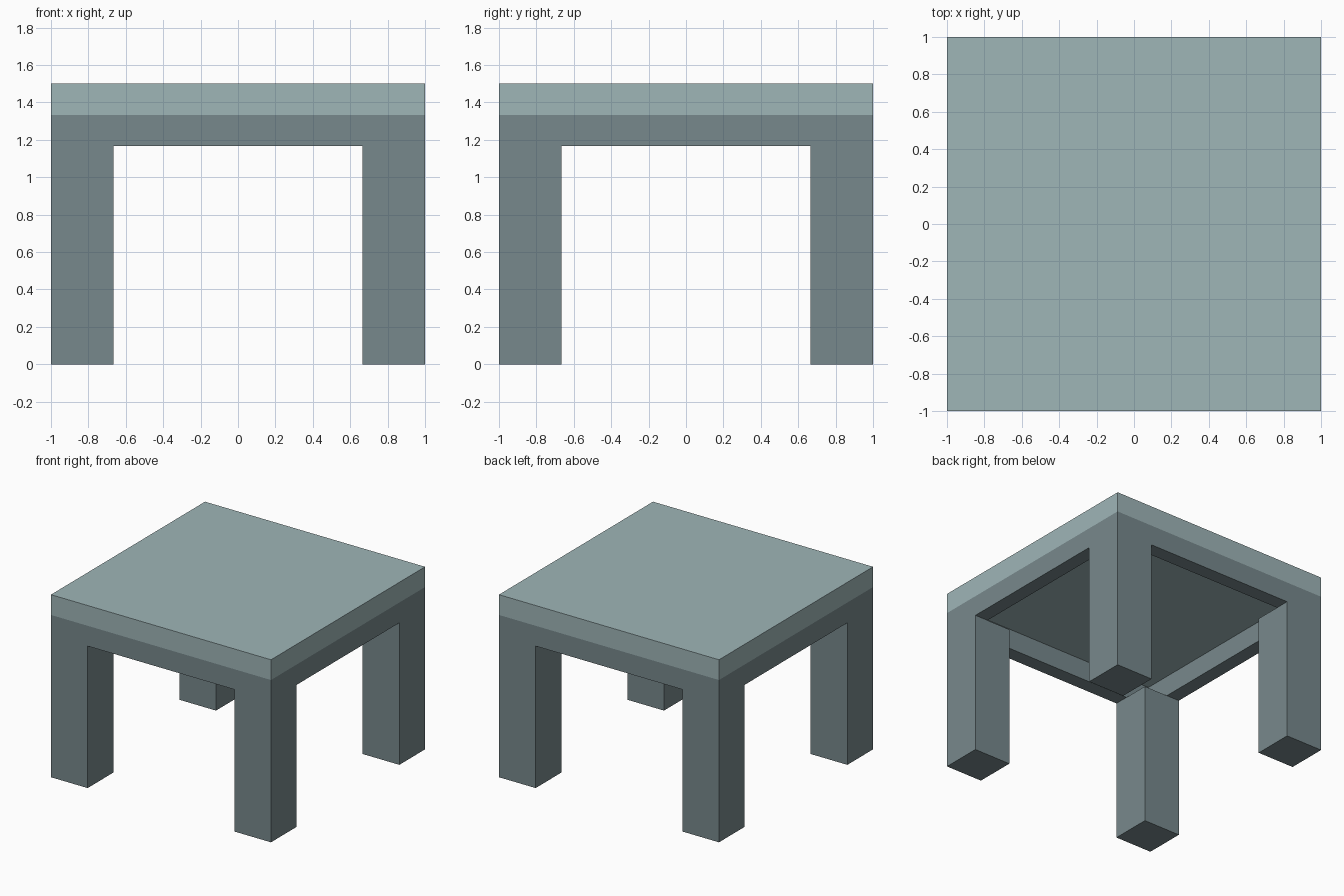
import bpy
import bmesh

cube = bpy.data.objects.get("Cube")
if cube:
    bpy.data.objects.remove(cube, do_unlink=True)

HALF = 1.0          # half width of the table
LEG = 1 / 3         # leg thickness
RAIL = LEG / 2      # rail thickness and height
LEG_TOP = 7 / 6
RAIL_TOP = 4 / 3
HEIGHT = 1.5


def make_material(name, color):
    mat = bpy.data.materials.new(name)
    mat.use_nodes = True
    mat.diffuse_color = color
    mat.node_tree.nodes["Principled BSDF"].inputs["Base Color"].default_value = color
    return mat


def make_object(name, bm, mat):
    bmesh.ops.recalc_face_normals(bm, faces=bm.faces)
    mesh = bpy.data.meshes.new(name)
    bm.to_mesh(mesh)
    bm.free()
    mesh.materials.append(mat)
    obj = bpy.data.objects.new(name, mesh)
    bpy.context.collection.objects.link(obj)
    return obj


def make_box(name, x, y, z0, z1, width, mat):
    bm = bmesh.new()
    bmesh.ops.create_cube(bm, size=1)
    bmesh.ops.scale(bm, vec=(width, width, z1 - z0), verts=bm.verts)
    bmesh.ops.translate(bm, vec=(x, y, (z0 + z1) / 2), verts=bm.verts)
    return make_object(name, bm, mat)


top_mat = make_material("pale grey teal", (0.345, 0.465, 0.475, 1))
base_mat = make_material("slate grey", (0.187, 0.250, 0.264, 1))

# Tabletop slab
make_box("tabletop", 0, 0, RAIL_TOP, HEIGHT, 2 * HALF, top_mat)

# Square rail frame, open in the middle
bm = bmesh.new()
bmesh.ops.create_grid(bm, x_segments=1, y_segments=1, size=HALF)
bmesh.ops.translate(bm, vec=(0, 0, LEG_TOP), verts=bm.verts)
bm.faces.ensure_lookup_table()
middle = bm.faces[0]
bmesh.ops.inset_region(bm, faces=[middle], thickness=RAIL, use_boundary=True)
bmesh.ops.delete(bm, geom=[middle], context='FACES_ONLY')
ring = bmesh.ops.extrude_face_region(bm, geom=bm.faces[:], use_keep_orig=True)
raised = [g for g in ring["geom"] if isinstance(g, bmesh.types.BMVert)]
bmesh.ops.translate(bm, vec=(0, 0, RAIL_TOP - LEG_TOP), verts=raised)
make_object("rail_frame", bm, base_mat)

# Four corner legs
offset = HALF - LEG / 2
for side, sx in (("left", 1), ("right", -1)):
    for end, sy in (("front", -1), ("back", 1)):
        make_box(f"{end}_{side}_leg", sx * offset, sy * offset, 0, LEG_TOP, LEG, base_mat)
